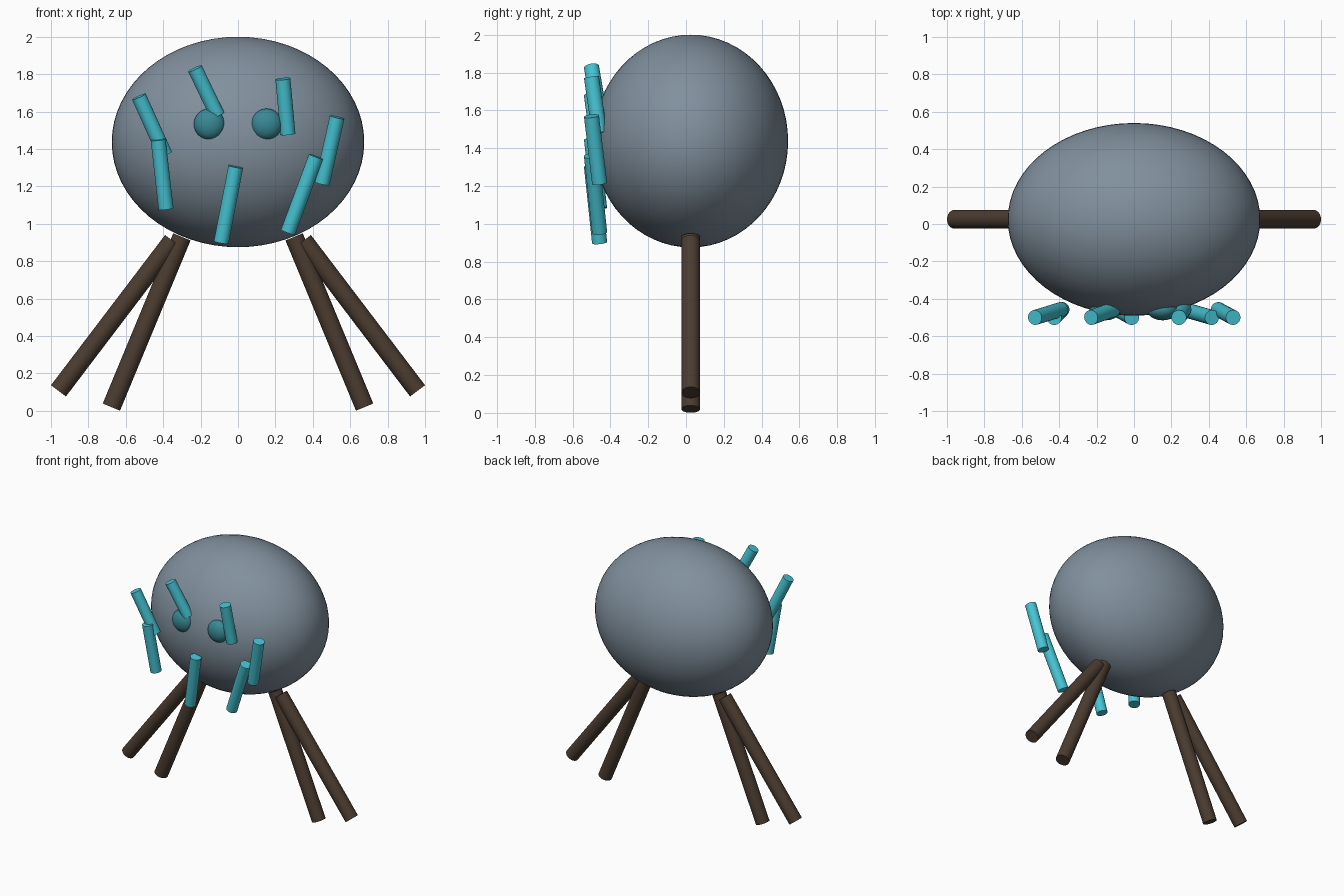
import bpy
from mathutils import Vector

if "Cube" in bpy.data.objects:
    bpy.data.objects.remove(bpy.data.objects["Cube"])


def material(name, rgb):
    m = bpy.data.materials.new(name)
    m.diffuse_color = (*rgb, 1)
    m.use_nodes = True
    m.node_tree.nodes["Principled BSDF"].inputs["Base Color"].default_value = m.diffuse_color
    return m


SLATE = material("slate", (0.22, 0.28, 0.34))
TEAL = material("teal", (0.06, 0.55, 0.65))
DARK_TEAL = material("dark_teal", (0.04, 0.25, 0.30))
BROWN = material("brown", (0.07, 0.045, 0.03))


def finish(name, mat):
    ob = bpy.context.object
    ob.name = name
    ob.data.materials.append(mat)
    bpy.ops.object.shade_smooth_by_angle()
    return ob


def ellipsoid(name, centre, radii, mat, segments=32):
    bpy.ops.mesh.primitive_uv_sphere_add(segments=segments, ring_count=segments // 2,
                                         location=centre)
    bpy.context.object.scale = radii
    bpy.ops.object.transform_apply(location=False, rotation=False, scale=True)
    return finish(name, mat)


def rod(name, top, bottom, radius, mat):
    a, b = Vector(top), Vector(bottom)
    bpy.ops.mesh.primitive_cylinder_add(vertices=32, radius=radius, depth=(a - b).length,
                                        location=(a + b) / 2)
    ob = bpy.context.object
    ob.rotation_mode = 'QUATERNION'
    ob.rotation_quaternion = (a - b).to_track_quat('Z', 'Y')
    return finish(name, mat)


# Egg-shaped body
Y = 0.025
ellipsoid("body", (0, Y, 1.4375), (0.675, 0.515, 0.5625), SLATE, 64)

# Mirrored legs and eyes
for side, s in (("left", -1), ("right", 1)):
    rod(f"{side}_inner_leg", (s * 0.30, Y, 0.93), (s * 0.677, Y, 0.02), 0.05, BROWN)
    rod(f"{side}_outer_leg", (s * 0.35, Y, 0.91), (s * 0.96, Y, 0.107), 0.05, BROWN)
    ellipsoid(f"{side}_eye", (s * 0.153, -0.46, 1.533), (0.083, 0.055, 0.083), DARK_TEAL)

# Scattered strands on the front: top x, top z, bottom x, bottom z
strands = [
    (-0.23, 1.83, -0.11, 1.58),
    (-0.53, 1.68, -0.39, 1.37),
    (0.24, 1.775, 0.267, 1.48),
    (0.53, 1.57, 0.45, 1.215),
    (-0.427, 1.45, -0.385, 1.08),
    (0.417, 1.36, 0.267, 0.955),
    (-0.012, 1.305, -0.09, 0.90),
]
for i, (x1, z1, x2, z2) in enumerate(strands, 1):
    rod(f"strand_{i}", (x1, -0.50, z1), (x2, -0.457, z2), 0.04, TEAL)
